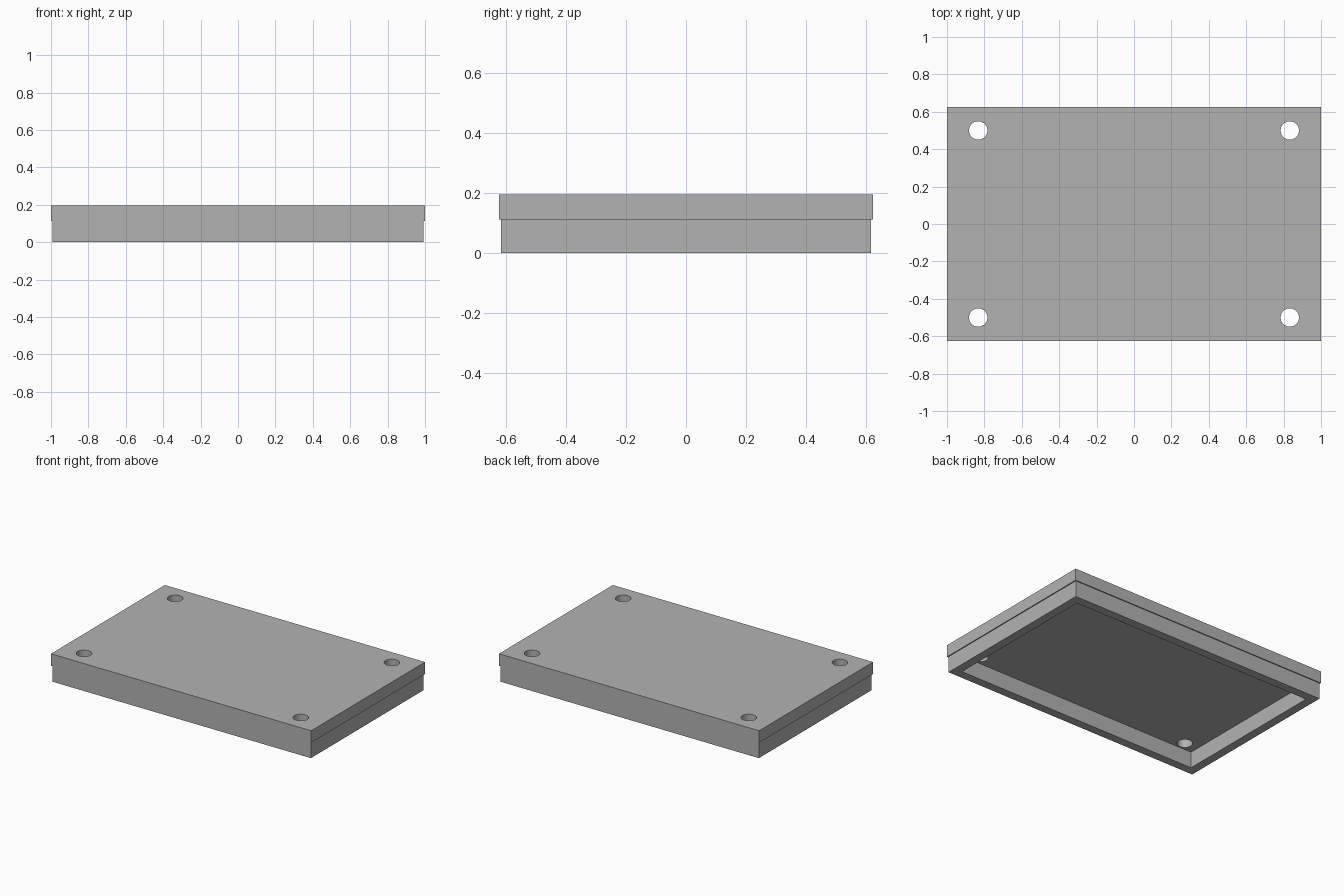
import bpy
import bmesh
from math import cos, sin, tau

cube = bpy.data.objects.get("Cube")
if cube:
    bpy.data.objects.remove(cube, do_unlink=True)

# Main sizes
TOP, STEP = 0.195, 0.112
HALF_X, HALF_Y = 1.0, 0.625
GAP, WALL = 0.007, 0.06
HOLE_X, HOLE_Y, HOLE_R = 0.833, 0.5, 0.049

grey = bpy.data.materials.new("plain grey")
grey.use_nodes = True
colour = (0.45, 0.45, 0.45, 1)
grey.diffuse_color = colour
grey.node_tree.nodes["Principled BSDF"].inputs["Base Color"].default_value = colour


def rectangle(inset):
    x, y = HALF_X - inset, HALF_Y - inset
    return [(-x, -y), (x, -y), (x, y), (-x, y)]


def circle(cx, cy, r, sides=48):
    return [(cx + r * cos(tau * i / sides), cy + r * sin(tau * i / sides))
            for i in range(sides)]


def extruded(name, outline, holes, z0, z1):
    """Fill an outline with holes, then extrude it into a solid."""
    bm = bmesh.new()
    for loop in [outline] + holes:
        verts = [bm.verts.new((x, y, z0)) for x, y in loop]
        for a, b in zip(verts, verts[1:] + verts[:1]):
            bm.edges.new((a, b))
    bmesh.ops.triangle_fill(bm, edges=bm.edges[:], use_beauty=True)
    result = bmesh.ops.extrude_face_region(bm, geom=bm.faces[:],
                                           use_keep_orig=True)
    moved = [g for g in result["geom"] if isinstance(g, bmesh.types.BMVert)]
    bmesh.ops.translate(bm, verts=moved, vec=(0, 0, z1 - z0))
    bmesh.ops.recalc_face_normals(bm, faces=bm.faces[:])
    bmesh.ops.dissolve_limit(bm, angle_limit=0.01, verts=bm.verts[:],
                             edges=bm.edges[:])
    mesh = bpy.data.meshes.new(name)
    bm.to_mesh(mesh)
    bm.free()
    mesh.materials.append(grey)
    obj = bpy.data.objects.new(name, mesh)
    bpy.context.collection.objects.link(obj)
    bpy.ops.object.select_all(action="DESELECT")
    obj.select_set(True)
    bpy.context.view_layer.objects.active = obj
    bpy.ops.object.shade_smooth_by_angle(angle=0.5)
    return obj


# Flat top plate with a screw hole near each corner
screw_holes = [circle(sx * HOLE_X, sy * HOLE_Y, HOLE_R)
               for sx in (-1, 1) for sy in (-1, 1)]
extruded("lid_plate", rectangle(0), screw_holes, STEP, TOP)

# Slightly inset rim wall, open underneath
extruded("rim_wall", rectangle(GAP), [rectangle(GAP + WALL)], 0, STEP)
